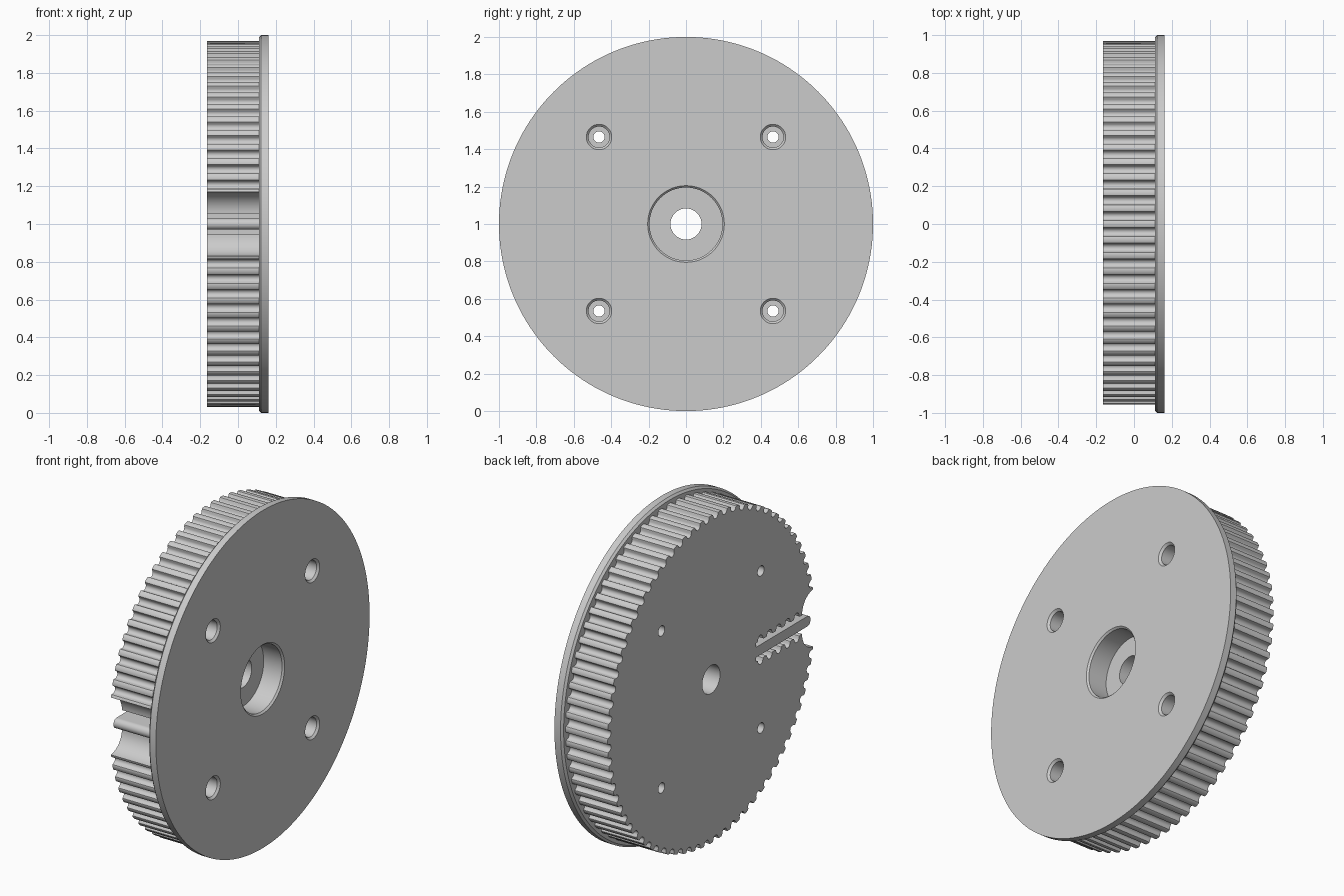
import bpy, bmesh
from math import sin, cos, radians, pi

cube = bpy.data.objects.get("Cube")
if cube:
    bpy.data.objects.remove(cube, do_unlink=True)

grey = bpy.data.materials.new("plain grey")
grey.use_nodes = True
colour = (0.6, 0.6, 0.6, 1)
grey.diffuse_color = colour
grey.node_tree.nodes["Principled BSDF"].inputs["Base Color"].default_value = colour

TEETH = 72
STEP = 2 * pi / TEETH
R = 0.97                       # tooth tip radius
BACK, SEAM, FACE = -0.165, 0.11, 0.162
PITCH = R * STEP


def finish(name, bm):
    bmesh.ops.recalc_face_normals(bm, faces=bm.faces)
    mesh = bpy.data.meshes.new(name)
    bm.to_mesh(mesh)
    bm.free()
    mesh.materials.append(grey)
    ob = bpy.data.objects.new(name, mesh)
    bpy.context.collection.objects.link(ob)
    return ob


def lathe(bm, profile, y=0, z=1, sides=64):
    """Closed solid turned about an x axis through (y, z); profile is (x, radius)."""
    rings = [[bm.verts.new((x, y + r * cos(2 * pi * i / sides), z + r * sin(2 * pi * i / sides)))
              for i in range(sides)] for x, r in profile]
    for a, b in zip(rings, rings[1:]):
        for i in range(sides):
            j = (i + 1) % sides
            bm.faces.new((a[i], a[j], b[j], b[i]))
    bm.faces.new(rings[0])
    bm.faces.new(rings[-1])


def groove():
    """Round-bottomed belt groove as (offset along the belt, depth)."""
    arc = [(-0.022 * cos(pi * i / 8), 0.01 + 0.022 * sin(pi * i / 8)) for i in range(9)]
    return [(-0.031, 0), (-0.025, 0.003)] + arc + [(0.025, 0.003), (0.031, 0)]


# Upper half of the wheel outline: (distance towards the front, height above the axis)
half = []
for k in range(TEETH // 2 - 1, 1, -1):
    for u, d in groove():
        t = (k + 0.5) * STEP - u / R
        half.append(((R - d) * cos(t), (R - d) * sin(t)))
# Flared mouth of the belt slot
for i in range(13):
    t = radians(95 + 85 * i / 12)
    half.append((0.965 + 0.115 * cos(t), 0.055 + 0.115 * sin(t)))
# Toothed slot wall
for k in range(5):
    half += [(0.80 - k * PITCH - u, 0.055 + d) for u, d in groove()]
half += [(0.42, 0.055), (0.42, 0.03)]
# Tongue with a rounded tip
for i in range(8):
    t = pi / 2 * (1 - i / 8)
    half.append((0.90 + 0.03 * cos(t), 0.03 * sin(t)))
outline = half + [(0.93, 0)] + [(a, -h) for a, h in reversed(half)]

bm = bmesh.new()
face = bm.faces.new([bm.verts.new((BACK, -a, 1 + h)) for a, h in outline])
out = bmesh.ops.extrude_face_region(bm, geom=[face])
bmesh.ops.translate(bm, vec=(SEAM - BACK, 0, 0),
                    verts=[v for v in out["geom"] if isinstance(v, bmesh.types.BMVert)])
wheel = finish("toothed_wheel", bm)

# Flange with a chamfered inner edge
bm = bmesh.new()
lathe(bm, [(SEAM, 0.988), (SEAM + 0.012, 1), (FACE, 1)], sides=160)
flange = finish("flange", bm)

# Stepped bore and four counterbored screw holes
bm = bmesh.new()


def stepped_hole(r, bore, depth, chamfer, y=0, z=1):
    floor = FACE - depth
    lathe(bm, [(BACK - 0.1, r), (floor, r), (floor, bore), (FACE - chamfer, bore),
               (FACE, bore + chamfer), (FACE + 0.1, bore + chamfer)], y, z)


stepped_hole(0.083, 0.195, 0.13, 0.01)
for sy in (-1, 1):
    for sz in (-1, 1):
        stepped_hole(0.03, 0.056, 0.18, 0.012, 0.465 * sy, 1 + 0.465 * sz)
cutter = finish("hole_cutter", bm)
cutter.hide_render = True

for ob in (wheel, flange):
    mod = ob.modifiers.new("holes", 'BOOLEAN')
    mod.operation = 'DIFFERENCE'
    mod.solver = 'EXACT'
    mod.object = cutter
    bpy.ops.object.select_all(action='DESELECT')
    ob.select_set(True)
    bpy.context.view_layer.objects.active = ob
    bpy.ops.object.modifier_apply(modifier=mod.name)
    bpy.ops.object.shade_smooth_by_angle(angle=radians(30))
bpy.data.objects.remove(cutter, do_unlink=True)
